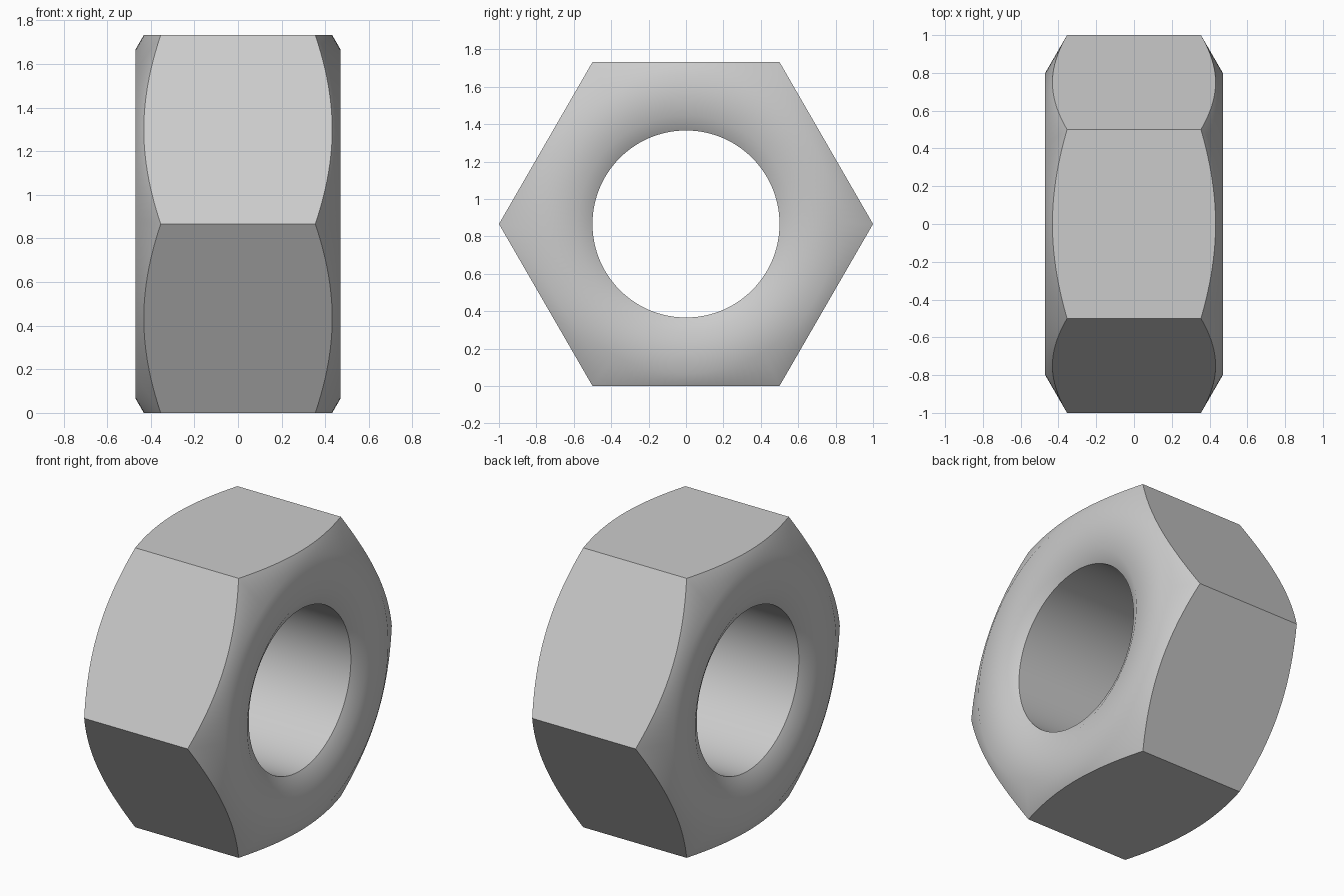
import bpy, bmesh, math

if "Cube" in bpy.data.objects:
    bpy.data.objects.remove(bpy.data.objects["Cube"], do_unlink=True)

SEGMENTS = 144                    # multiple of six, so every corner gets a ring
SLOPE = math.tan(math.radians(30))
APOTHEM = math.cos(math.radians(30))
HALF_WIDTH, FACE_R, SINK_R, BORE_R = 0.47, 0.8, 0.58, 0.5

# Plain steel
steel = bpy.data.materials.new("steel_grey")
steel.use_nodes = True
grey = (0.6, 0.6, 0.6, 1)
steel.diffuse_color = grey
steel.node_tree.nodes["Principled BSDF"].inputs["Base Color"].default_value = grey


def section(angle):
    """Closed (x, radius) outline of the nut at one angle around its axis."""
    off_flat = angle % (math.pi / 3) - math.pi / 6
    outer = APOTHEM / math.cos(off_flat)
    half = [
        (HALF_WIDTH - (outer - FACE_R) * SLOPE, outer),      # chamfer meets the flat
        (HALF_WIDTH, FACE_R),                                # end face rim
        (HALF_WIDTH, SINK_R),                                # countersink rim
        (HALF_WIDTH - (SINK_R - BORE_R) * SLOPE, BORE_R),    # bore edge
    ]
    return half + [(-x, r) for x, r in reversed(half)]


# Sweep the changing section around the x axis
bm = bmesh.new()
rings = []
for i in range(SEGMENTS):
    a = math.tau * i / SEGMENTS
    rings.append([bm.verts.new((x, r * math.cos(a), r * math.sin(a) + APOTHEM))
                  for x, r in section(a)])
for i, ring in enumerate(rings):
    after = rings[(i + 1) % SEGMENTS]
    for j in range(len(ring)):
        k = (j + 1) % len(ring)
        bm.faces.new((ring[j], ring[k], after[k], after[j]))
bmesh.ops.recalc_face_normals(bm, faces=bm.faces)

mesh = bpy.data.meshes.new("hex_nut")
bm.to_mesh(mesh)
bm.free()
mesh.materials.append(steel)
nut = bpy.data.objects.new("hex_nut", mesh)
bpy.context.collection.objects.link(nut)

# Chamfers blend into the end faces; flats and bore edges stay crisp
bpy.ops.object.select_all(action='DESELECT')
nut.select_set(True)
bpy.context.view_layer.objects.active = nut
bpy.ops.object.shade_smooth_by_angle(angle=math.radians(40))
